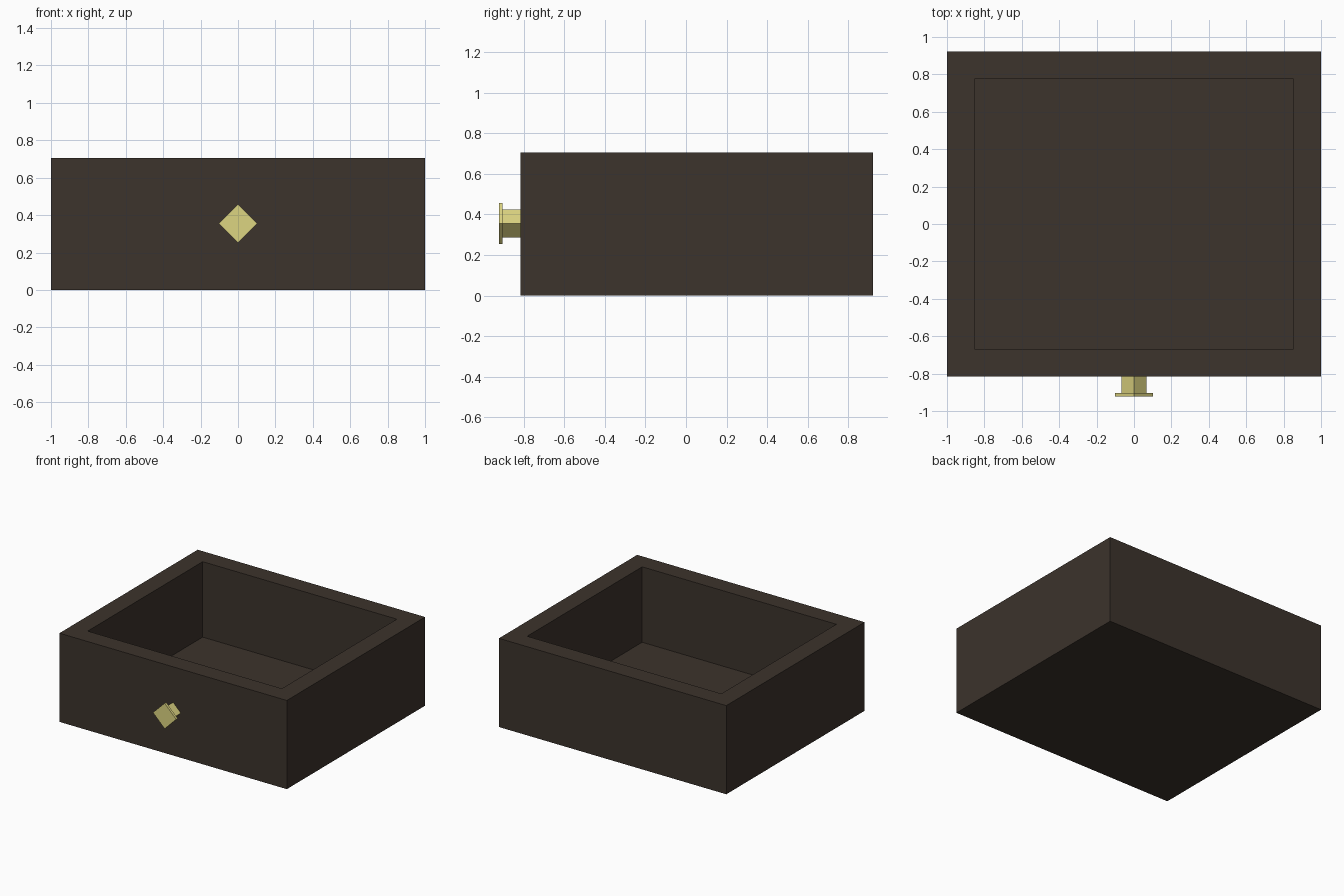
import bpy, bmesh, math
from mathutils import Matrix

if "Cube" in bpy.data.objects:
    bpy.data.objects.remove(bpy.data.objects["Cube"])


def material(name, rgb):
    m = bpy.data.materials.new(name)
    m.diffuse_color = (*rgb, 1)
    m.use_nodes = True
    m.node_tree.nodes["Principled BSDF"].inputs["Base Color"].default_value = m.diffuse_color
    return m


def finish(bm, name, mat):
    bmesh.ops.recalc_face_normals(bm, faces=bm.faces)
    me = bpy.data.meshes.new(name)
    bm.to_mesh(me)
    bm.free()
    me.materials.append(mat)
    ob = bpy.data.objects.new(name, me)
    bpy.context.collection.objects.link(ob)


wood = material("dark wood", (0.045, 0.033, 0.025))
brass = material("pale brass", (0.72, 0.66, 0.22))

# Drawer box: inset the top face, then sink it to form the tray
Y0, Y1, H, WALL, FLOOR = -0.815, 0.922, 0.705, 0.146, 0.105
bm = bmesh.new()
bmesh.ops.create_cube(bm, size=1, matrix=Matrix.Translation((0, (Y0 + Y1) / 2, H / 2))
                      @ Matrix.Diagonal((2, Y1 - Y0, H, 1)))
bm.normal_update()
top = max(bm.faces, key=lambda f: f.calc_center_median().z)
bmesh.ops.inset_region(bm, faces=[top], thickness=WALL, use_even_offset=True)
inner = bmesh.ops.extrude_face_region(bm, geom=[top])["geom"]
if top.is_valid:
    bmesh.ops.delete(bm, geom=[top], context='FACES_ONLY')
for v in inner:
    if isinstance(v, bmesh.types.BMVert):
        v.co.z = FLOOR
finish(bm, "drawer_box", wood)


# Knob: diamond-shaped stem and plate
def diamond(name, half, y0, y1):
    b = bmesh.new()
    bmesh.ops.create_cone(b, cap_ends=True, segments=4, radius1=half, radius2=half, depth=y1 - y0,
                          matrix=Matrix.Translation((0, (y0 + y1) / 2, 0.355))
                          @ Matrix.Rotation(math.pi / 2, 4, 'X'))
    finish(b, name, brass)


diamond("knob_stem", 0.068, -0.903, Y0)
diamond("knob_plate", 0.102, -0.922, -0.903)
